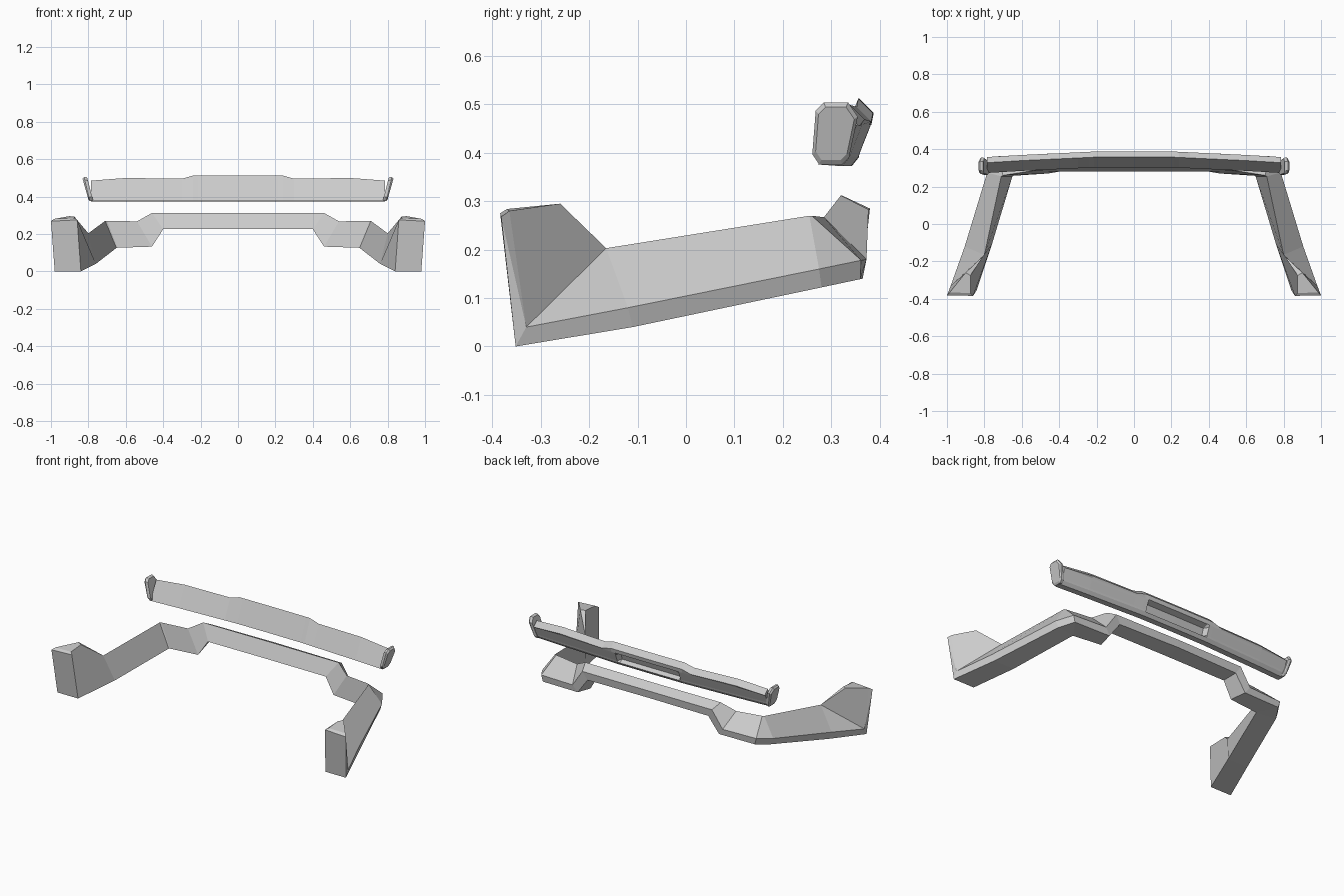
import bpy, bmesh

if "Cube" in bpy.data.objects:
    bpy.data.objects.remove(bpy.data.objects["Cube"])


def make(name, verts, faces):
    # mesh for the right half, mirrored across x = 0
    bm = bmesh.new()
    vs = [bm.verts.new(v) for v in verts]
    for f in faces:
        bm.faces.new([vs[i] for i in f])
    bmesh.ops.recalc_face_normals(bm, faces=bm.faces)
    # make sure the open half-shell points outwards
    closed = bm.copy()
    bmesh.ops.holes_fill(closed, edges=closed.edges)
    if closed.calc_volume(signed=True) < 0:
        bmesh.ops.reverse_faces(bm, faces=bm.faces)
    closed.free()
    me = bpy.data.meshes.new(name)
    bm.to_mesh(me)
    bm.free()
    ob = bpy.data.objects.new(name, me)
    bpy.context.collection.objects.link(ob)
    mod = ob.modifiers.new("mirror", 'MIRROR')
    mod.merge_threshold = 0.001
    return ob


def loft(sections):
    n = len(sections[0])
    verts = [p for s in sections for p in s]
    faces = [(a * n + i, a * n + (i + 1) % n, (a + 1) * n + (i + 1) % n, (a + 1) * n + i)
             for a in range(len(sections) - 1) for i in range(n)]
    return verts, faces


# Lower bumper: sections run from the middle round the corner to the front.
# Each has inner top, outer edge, outer bottom, inner bottom.
bar = [
    [(0, .322, .312), (0, .38, .285), (0, .375, .24), (0, .282, .225)],
    [(.46, .32, .312), (.44, .377, .283), (.41, .37, .235), (.40, .28, .225)],
    [(.54, .285, .267), (.51, .373, .18), (.48, .365, .14), (.46, .27, .132)],
    [(.71, .255, .27), (.785, .275, .16), (.77, .28, .122), (.65, .255, .125)],
    [(.80, -.165, .203), (.905, -.12, .08), (.895, -.11, .04), (.76, -.11, .04)],
]
# the corner also keeps the back wall out to the bumper's rear corner
bar.insert(3, [(.70, .26, .27), (.73, .362, .178), (.72, .36, .139), (.645, .258, .126)])
verts, faces = loft(bar)
b = len(verts)
T, O, P, B = b - 4, b - 3, b - 2, b - 1

# Raised front post, flaring outwards
verts += [(.84, -.352, 0), (.98, -.352, 0), (.98, -.33, .04), (1.0, -.382, .268),
          (.86, -.384, .275), (.90, -.26, .295), (.875, -.37, .284), (.985, -.365, .280),
          (.875, -.275, .292)]
A, P0, O0, R, L, K, L2, R2, K2 = range(b, b + 9)
faces += [(A, P0, R, L), (P0, O0, R), (L, R, R2, L2), (L2, R2, K, K2), (R, O0, R2),
          (O0, T, K, R2), (A, L, L2, K2, T, B), (K2, K, T),
          (O0, P0, P, O), (O0, O, T), (A, B, P, P0)]
make("lower_bumper", verts, faces)


# Upper wing bar: front sloped face, thin lip, recess in the back
def wing_section(x, dy, top, recess):
    d = top - .512
    inner = [(.345, .447), (.330, .405)] if recess else [(.375, .445), (.358, .402)]
    prof = [(.300, .376), (.355, top), (.385, .482 + d), (.38, .458), *inner,
            (.355, .392), (.340, .373)]
    return [(x, y + dy, z) for y, z in prof]


wing = [wing_section(*s) for s in (
    (0, .003, .512, 1), (.20, .002, .512, 1), (.215, .002, .512, 0), (.24, .001, .512, 0),
    (.30, -.002, .495, 0), (.60, -.016, .499, 0), (.785, -.027, .485, 0))]
verts, faces = loft(wing)
faces.append(tuple(range(len(verts) - 8, len(verts))))
make("upper_wing", verts, faces)

# Wing end plates: leaning chamfered octagons
outline = [(.268, .487), (.285, .504), (.335, .504), (.355, .475),
           (.337, .39), (.322, .375), (.275, .376), (.261, .397)]


def plate_ring(x, k):
    return [(x + .24 * (z - .375), .307 + (y - .307) * k, .44 + (z - .44) * k) for y, z in outline]


rings = [plate_ring(.775, .93), plate_ring(.782, 1), plate_ring(.792, 1), plate_ring(.80, .85)]
verts, faces = loft(rings)
n = len(verts)
faces += [tuple(range(8)), tuple(range(n - 8, n))]
make("wing_end_plate", verts, faces)
